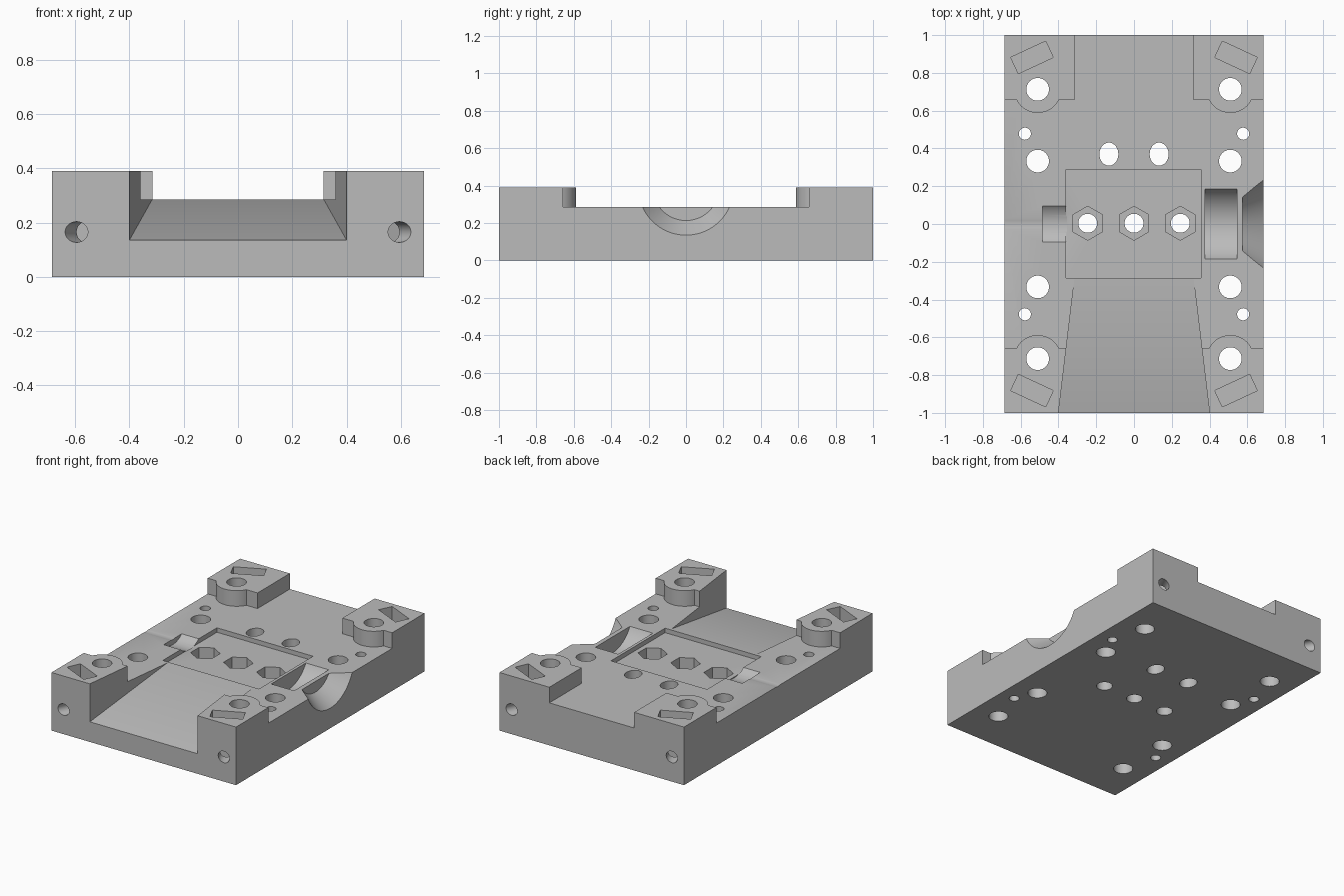
import bpy, bmesh
from math import sin, cos, radians, pi
from mathutils import Vector

if "Cube" in bpy.data.objects:
    bpy.data.objects.remove(bpy.data.objects["Cube"], do_unlink=True)

HALF_X, DECK, TOP = 0.685, 0.285, 0.39
SIDES = (-1, 1)


def make(name, bm):
    bmesh.ops.recalc_face_normals(bm, faces=bm.faces)
    mesh = bpy.data.meshes.new(name)
    bm.to_mesh(mesh)
    bm.free()
    obj = bpy.data.objects.new(name, mesh)
    bpy.context.scene.collection.objects.link(obj)
    return obj


def prism(name, points, low, high):
    """Vertical prism; low may be a function of y for a sloping floor."""
    floor = low if callable(low) else lambda y: low
    bm = bmesh.new()
    bottom = [bm.verts.new((x, y, floor(y))) for x, y in points]
    top = [bm.verts.new((x, y, high)) for x, y in points]
    bm.faces.new(bottom[::-1])
    bm.faces.new(top)
    n = len(points)
    for i in range(n):
        j = (i + 1) % n
        bm.faces.new((bottom[i], bottom[j], top[j], top[i]))
    return make(name, bm)


def rod(name, a, b, r1, r2):
    """Round bar or cone between two points."""
    a, b = Vector(a), Vector(b)
    bm = bmesh.new()
    bmesh.ops.create_cone(bm, cap_ends=True, segments=96, radius1=r1,
                          radius2=r2, depth=(b - a).length)
    obj = make(name, bm)
    obj.location = (a + b) / 2
    obj.rotation_mode = 'QUATERNION'
    obj.rotation_quaternion = (b - a).to_track_quat('Z', 'Y')
    return obj


def ring(x, y, rx, ry=None, n=48):
    ry = ry or rx
    return [(x + rx * cos(pi / 2 + 2 * pi * i / n),
             y + ry * sin(pi / 2 + 2 * pi * i / n)) for i in range(n)]


def box(x, y, w, d, turn=0):
    c, s = cos(radians(turn)), sin(radians(turn))
    corners = [(-w, -d), (w, -d), (w, d), (-w, d)]
    return [(x + (u * c - v * s) / 2, y + (u * s + v * c) / 2) for u, v in corners]


body = prism("mounting_block", box(0, 0, 2 * HALF_X, 2), 0, TOP)


def cut(cutter):
    cutter.hide_render = True
    mod = body.modifiers.new("cut", 'BOOLEAN')
    mod.operation, mod.solver, mod.object = 'DIFFERENCE', 'EXACT', cutter
    bpy.context.view_layer.objects.active = body
    bpy.ops.object.modifier_apply(modifier=mod.name)
    bpy.data.objects.remove(cutter, do_unlink=True)


# Deck lowered between four corner pads with rounded lobes
lobe = [radians(-26.6 - 126.8 * i / 24) for i in range(25)]
quarter = [(0.8, 0.657)]
quarter += [(0.51 + 0.125 * cos(t), 0.713 + 0.125 * sin(t)) for t in lobe]
quarter += [(0.315, 0.657), (0.315, 1.1)]
outline = quarter + [(-x, y) for x, y in quarter[::-1]]
outline += [(-x, -y) for x, y in quarter] + [(x, -y) for x, y in quarter[::-1]]
cut(prism("deck_cut", outline, DECK, 0.6))

# Flared ramp towards the front
ramp = [(-0.316, -0.3), (-0.412, -1.1), (0.412, -1.1), (0.316, -0.3)]
cut(prism("ramp_cut", ramp, lambda y: DECK + (y + 0.3) * 0.15 / 0.7, 0.6))

# Shallow rectangular recess
cut(prism("recess_cut", box(-0.002, 0.002, 0.714, 0.574), DECK - 0.03, 0.6))

# Round saddles and flared mouth along the cross axis
for x0, x1, r0, r1 in ((0.375, 0.545, 0.212, 0.212), (0.575, 0.72, 0.177, 0.28),
                       (-0.485, -0.355, 0.142, 0.142), (-0.75, -0.48, 0.108, 0.108)):
    cut(rod("saddle_cut", (x0, 0, TOP), (x1, 0, TOP), r0, r1))

# Hexagonal nut pockets with bolt holes
for x in (-0.245, 0, 0.245):
    cut(prism("nut_cut", ring(x, 0.004, 0.09, n=6), 0.12, 0.6))
    cut(prism("bolt_cut", ring(x, 0.004, 0.05), -0.1, 0.6))

for sx in SIDES:
    # Oval holes behind the recess
    cut(prism("oval_cut", ring(sx * 0.133, 0.37, 0.05, 0.061), -0.1, 0.6))
    for sy in SIDES:
        # Vertical screw and pin holes
        for x, y, r in ((0.51, 0.713, 0.06), (0.51, 0.333, 0.06), (0.578, 0.478, 0.032)):
            cut(prism("screw_cut", ring(sx * x, sy * y, r), -0.1, 0.6))
        # Angled nut slot, met by a hole from the end face
        centre = Vector((sx * 0.54, sy * 0.882, 0.165))
        mouth = Vector((sx * 0.595, sy, 0.165))
        cut(prism("slot_cut", box(centre.x, centre.y, 0.204, 0.095, -25 * sx * sy), 0.08, 0.6))
        cut(rod("end_hole_cut", mouth + (mouth - centre) * 0.5, centre, 0.038, 0.038))

# Single grey finish
grey = bpy.data.materials.new("grey")
grey.use_nodes = True
colour = (0.5, 0.5, 0.5, 1)
grey.diffuse_color = colour
grey.node_tree.nodes["Principled BSDF"].inputs["Base Color"].default_value = colour
body.data.materials.clear()
body.data.materials.append(grey)
for face in body.data.polygons:
    face.material_index = 0

bpy.ops.object.select_all(action='DESELECT')
body.select_set(True)
bpy.context.view_layer.objects.active = body
bpy.ops.object.shade_smooth_by_angle(angle=radians(30))
